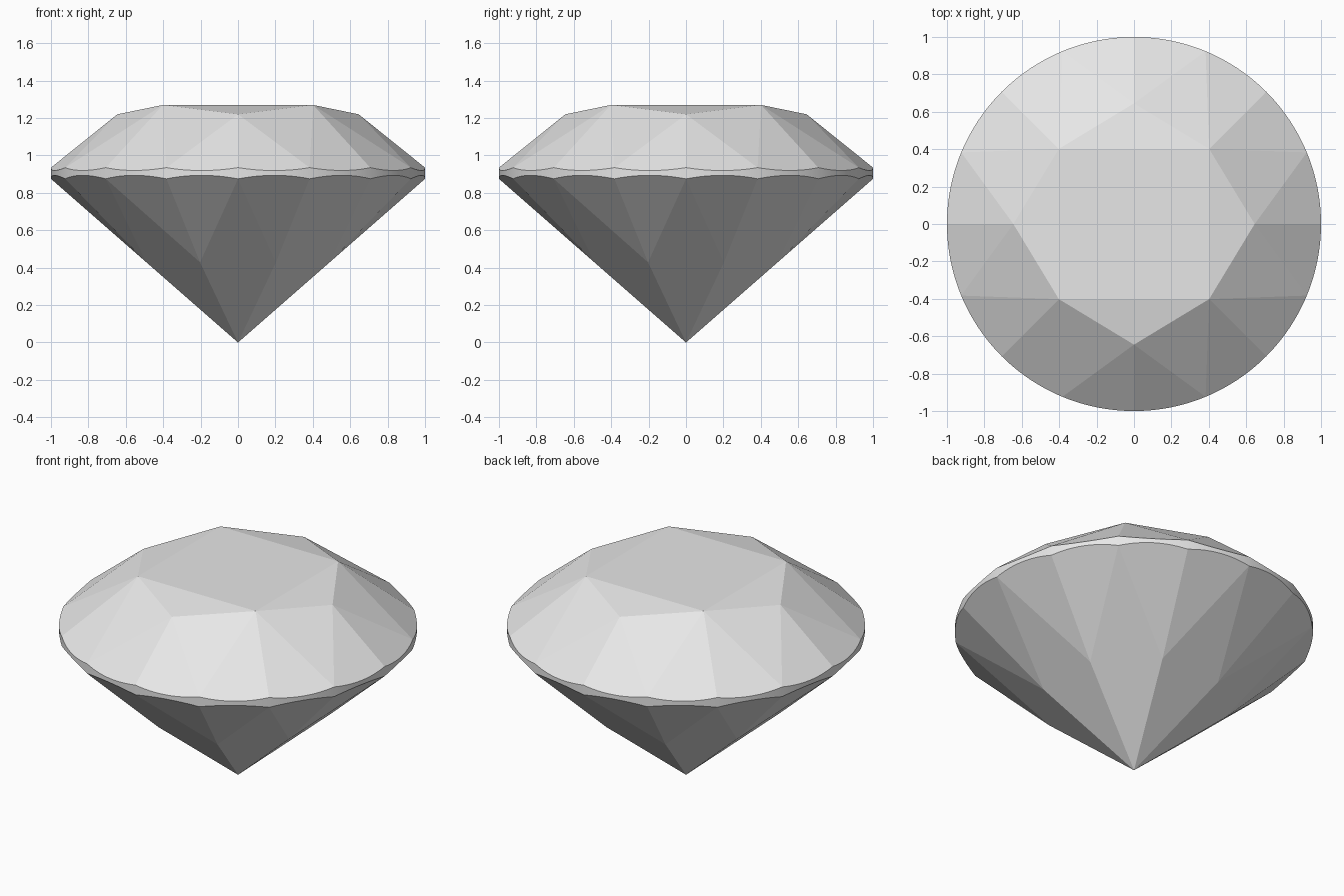
import bpy, bmesh
from math import sin, cos, radians

old = bpy.data.objects.get("Cube")
if old:
    bpy.data.objects.remove(old, do_unlink=True)

SECTORS, STEPS = 16, 12          # girdle facets, and segments along each one
RING = SECTORS * STEPS
HALF = radians(180 / SECTORS)
Z_TOP, Z_LOW = 0.935, 0.875      # heights of the girdle's facet tips
TABLE, STAR = (0.568, 1.27), (0.645, 1.22)
PAV_R = 0.53
PAV = (PAV_R, Z_LOW * PAV_R * cos(2 * HALF))

bm = bmesh.new()


def polar(r, angle, z):
    return bm.verts.new((r * cos(angle), r * sin(angle), z))


def girdle_ring(z_tip, apex):
    """Scalloped edge where the sloping facets meet the round girdle."""
    ring = []
    for i in range(RING):
        k, step = divmod(i, STEPS)
        r, z = apex(k)
        bulge = cos(HALF * (2 * step / STEPS - 1)) - cos(HALF)
        slope = (z - z_tip) / (cos(HALF) - r * cos(HALF))
        ring.append(polar(1, 2 * HALF * i / STEPS, z_tip - slope * bulge))
    return ring


def arc(ring, k):
    return [ring[(k * STEPS + i) % RING] for i in range(STEPS + 1)]


# Corner points of the crown and pavilion
crown = [polar(r, 4 * HALF * m, z)
         for m in range(8) for r, z in [TABLE if m % 2 else STAR]]
pavilion = [polar(PAV[0], 4 * HALF * j + 2 * HALF, PAV[1]) for j in range(8)]
culet = bm.verts.new((0, 0, 0))
upper = girdle_ring(Z_TOP, lambda k: TABLE if (k + 1) // 2 % 2 else STAR)
lower = girdle_ring(Z_LOW, lambda k: PAV)

# Table and the four star facets
bm.faces.new(crown[1::2])
for m in range(0, 8, 2):
    bm.faces.new((crown[m - 1], crown[m], crown[m + 1]))

# Crown bezels and pavilion kites
for m in range(8):
    bm.faces.new((crown[m], upper[(2 * m + 1) * STEPS], crown[(m + 1) % 8]))
    bm.faces.new((culet, pavilion[m - 1], lower[2 * m * STEPS], pavilion[m]))

# Facets that touch the girdle
for k in range(SECTORS):
    bm.faces.new([crown[(k + 1) // 2 % 8]] + arc(upper, k))
    bm.faces.new([pavilion[k // 2]] + arc(lower, k))

# Round girdle band, smooth around with crisp rims
for i in range(RING):
    j = (i + 1) % RING
    band = bm.faces.new((lower[i], lower[j], upper[j], upper[i]))
    band.smooth = True
for edge in bm.edges:
    edge.smooth = all(f.smooth for f in edge.link_faces)

bmesh.ops.recalc_face_normals(bm, faces=bm.faces[:])
mesh = bpy.data.meshes.new("cut_gem")
bm.to_mesh(mesh)
bm.free()

# Single pale grey material
grey = bpy.data.materials.new("pale_grey")
grey.use_nodes = True
color = (0.8, 0.8, 0.8, 1)
grey.diffuse_color = color
grey.node_tree.nodes["Principled BSDF"].inputs["Base Color"].default_value = color
mesh.materials.append(grey)

gem = bpy.data.objects.new("cut_gem", mesh)
bpy.context.collection.objects.link(gem)
